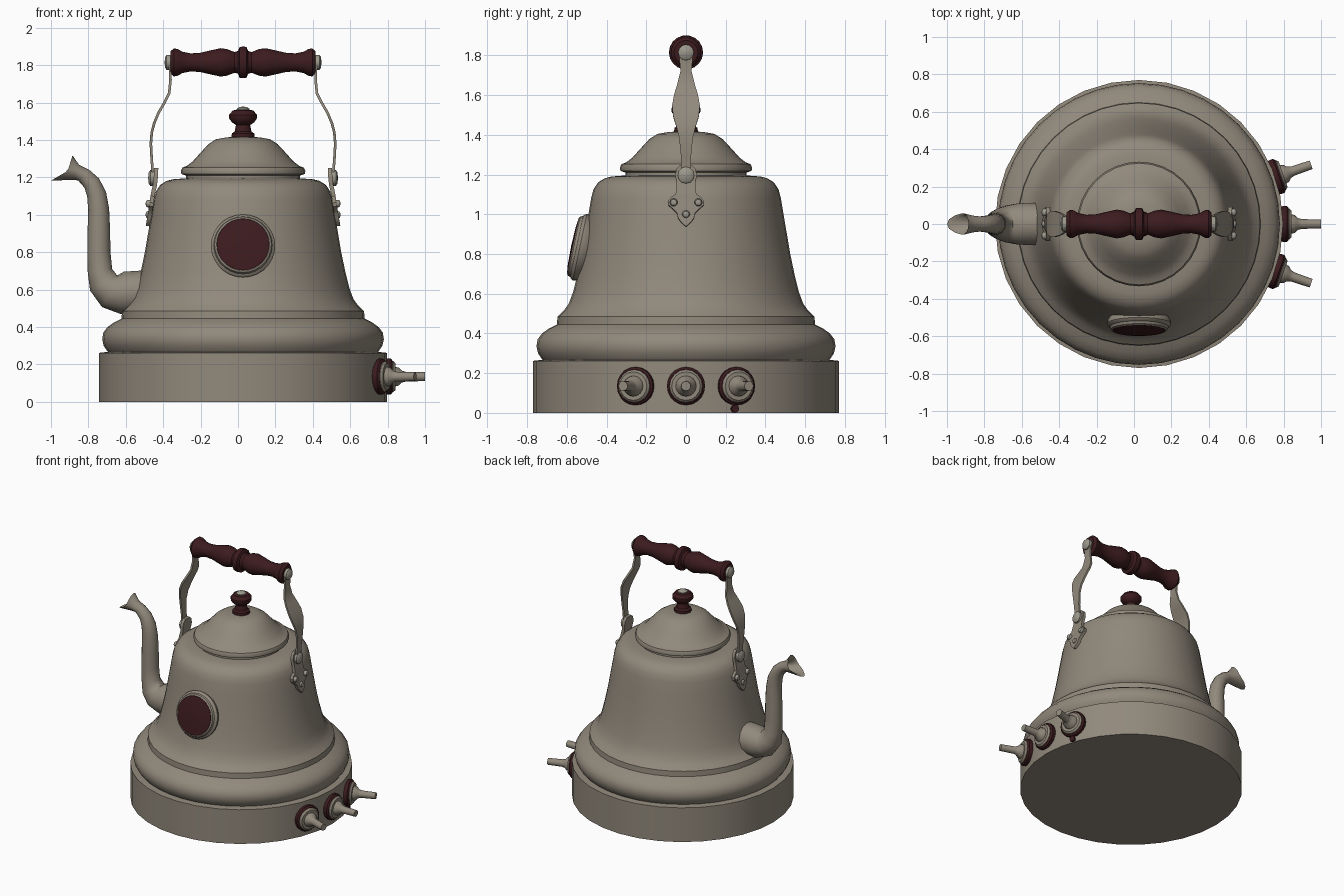
import bpy, bmesh, math
from mathutils import Vector

CX = 0.027  # kettle axis


def material(name, rgb):
    m = bpy.data.materials.new(name)
    m.diffuse_color = (*rgb, 1)
    return m


ENAMEL = material("warm_grey_enamel", (0.285, 0.25, 0.20))
WOOD = material("dark_red_wood", (0.045, 0.011, 0.013))
METAL = material("pale_metal", (0.33, 0.315, 0.26))


def finish(name, bm, mat, angle=38):
    bmesh.ops.remove_doubles(bm, verts=bm.verts, dist=1e-5)
    bmesh.ops.recalc_face_normals(bm, faces=bm.faces)
    me = bpy.data.meshes.new(name)
    bm.to_mesh(me)
    bm.free()
    me.materials.append(mat)
    me.polygons.foreach_set("use_smooth", [True] * len(me.polygons))
    me.set_sharp_from_angle(angle=math.radians(angle))
    ob = bpy.data.objects.new(name, me)
    bpy.context.collection.objects.link(ob)
    return ob


def skin(name, rings, mat, angle=38):
    """Join equal closed rings of points and cap both ends."""
    bm = bmesh.new()
    vs = [[bm.verts.new(p) for p in r] for r in rings]
    n = len(vs[0])
    for a, b in zip(vs, vs[1:]):
        for i in range(n):
            j = (i + 1) % n
            bm.faces.new((a[i], a[j], b[j], b[i]))
    bm.faces.new(vs[0])
    bm.faces.new(vs[-1])
    return finish(name, bm, mat, angle)


def lathe(name, profile, mat, segs=16, origin=(CX, 0, 0), axis=(0, 0, 1), angle=38):
    """Turn (radius, height) points around an axis."""
    q = Vector(axis).to_track_quat('Z', 'Y')
    o = Vector(origin)
    rings = []
    for r, h in profile:
        rings.append([o + q @ Vector((r * math.cos(t), r * math.sin(t), h))
                      for t in (2 * math.pi * i / segs for i in range(segs))])
    return skin(name, rings, mat, angle)


def strap(name, stations, mat, side, thick=0.014):
    """Flat strip through (offset, z, half width) stations on one side."""
    rings = []
    for i, (x, z, w) in enumerate(stations):
        a, b = stations[max(i - 1, 0)], stations[min(i + 1, len(stations) - 1)]
        n = Vector((a[1] - b[1], 0, b[0] - a[0])).normalized() * thick / 2
        rings.append([(CX + side * (x + k * n.x), y, z + k * n.z)
                      for k, y in ((1, -w), (1, w), (-1, w), (-1, -w))])
    return skin(name, rings, mat)


# Kettle body and base
lathe("base", [(0.77, 0), (0.77, 0.262), (0.735, 0.266)], ENAMEL, 32)
lathe("body", [(0.70, 0.24), (0.725, 0.27), (0.745, 0.30), (0.753, 0.335), (0.747, 0.37),
               (0.725, 0.40), (0.69, 0.425), (0.65, 0.445), (0.647, 0.485), (0.615, 0.515),
               (0.59, 0.55), (0.568, 0.61), (0.548, 0.69), (0.525, 0.80), (0.508, 0.90),
               (0.491, 1.00), (0.478, 1.08), (0.466, 1.125), (0.443, 1.16), (0.41, 1.181),
               (0.375, 1.19), (0.31, 1.195)], ENAMEL, 40)

# Lid with rim and knob
lathe("lid", [(0.305, 1.18), (0.305, 1.21), (0.33, 1.218), (0.333, 1.235), (0.325, 1.252),
              (0.30, 1.262), (0.27, 1.285), (0.225, 1.335), (0.185, 1.378), (0.145, 1.404),
              (0.09, 1.414), (0.001, 1.42)], ENAMEL, 32)
lathe("lid_knob", [(0.062, 1.405), (0.06, 1.435), (0.045, 1.445), (0.038, 1.48), (0.06, 1.495),
                   (0.074, 1.515), (0.074, 1.535), (0.055, 1.558), (0.03, 1.562)], WOOD, 14)
lathe("knob_cap", [(0.035, 1.55), (0.035, 1.566), (0.02, 1.576), (0.001, 1.579)], METAL, 12)

# Turned wooden grip
half = [(0.086, 0), (0.084, 0.018), (0.062, 0.027), (0.056, 0.045), (0.072, 0.085),
        (0.077, 0.12), (0.066, 0.17), (0.052, 0.23), (0.049, 0.28), (0.058, 0.325),
        (0.073, 0.35), (0.076, 0.37), (0.06, 0.388)]
lathe("grip", [(r, -h) for r, h in half[:0:-1]] + half, WOOD, 18, (CX, 0, 1.815), (1, 0, 0))

# Handle fittings on both sides
dome = [(1, -0.012), (1, 0.008), (0.75, 0.016), (0.001, 0.02)]
for side, tag in ((1, "right"), (-1, "left")):
    out = (side, 0, 0)

    def stud(name, r, x, y, z, mat=METAL):
        lathe(name + "_" + tag, [(r * k, h) for k, h in dome], mat, 12, (CX + side * x, y, z), out)

    strap("handle_strap_" + tag,
          [(0.392, 1.85, 0.02), (0.391, 1.83, 0.034), (0.39, 1.79, 0.034), (0.388, 1.72, 0.028),
           (0.395, 1.65, 0.045), (0.42, 1.60, 0.06), (0.452, 1.545, 0.07), (0.475, 1.49, 0.064),
           (0.488, 1.44, 0.048), (0.493, 1.38, 0.034), (0.488, 1.29, 0.025), (0.478, 1.17, 0.025)],
          ENAMEL, side)
    strap("bracket_" + tag,
          [(0.464, 1.25, 0.025), (0.465, 1.23, 0.047), (0.467, 1.195, 0.055), (0.471, 1.16, 0.047),
           (0.478, 1.13, 0.05), (0.484, 1.10, 0.052), (0.486, 1.085, 0.075), (0.488, 1.065, 0.09),
           (0.492, 1.045, 0.088), (0.495, 1.025, 0.065), (0.498, 1.005, 0.045), (0.502, 0.98, 0.04),
           (0.506, 0.96, 0.025), (0.509, 0.94, 0.004)], ENAMEL, side, 0.022)
    stud("grip_cap", 0.04, 0.40, 0, 1.815)
    stud("pivot", 0.042, 0.488, 0, 1.197)
    for k, (y, z) in enumerate(((-0.062, 1.06), (0.062, 1.06), (0, 1.0))):
        stud("rivet_%d" % k, 0.02, 0.502, y, z)

# Round front badge, tilted with the wall
tilt = math.radians(12)
face = Vector((0, -math.cos(tilt), math.sin(tilt)))
spot = Vector((CX, -0.515, 0.83))
lathe("badge_rim", [(0.155, -0.02), (0.168, 0.0), (0.172, 0.02), (0.162, 0.034), (0.157, 0.036),
                    (0.152, 0.05), (0.142, 0.056), (0.134, 0.046), (0.132, 0.035)],
      ENAMEL, 28, spot, face)
lathe("badge_face", [(0.141, 0.04), (0.14, 0.056), (0.10, 0.061), (0.001, 0.064)],
      WOOD, 28, spot, face)

# Spout: swept rings, then a flared scooped mouth
path = [(-0.45, 0.59, 0.115), (-0.55, 0.585, 0.115), (-0.62, 0.583, 0.113), (-0.68, 0.595, 0.10),
        (-0.718, 0.635, 0.083), (-0.738, 0.70, 0.066), (-0.744, 0.80, 0.062), (-0.744, 0.92, 0.06),
        (-0.745, 1.03, 0.056), (-0.756, 1.11, 0.052), (-0.782, 1.17, 0.046), (-0.825, 1.212, 0.041)]
N = 14
rings = []
for i, (x, z, r) in enumerate(path):
    a, b = path[max(i - 1, 0)], path[min(i + 1, len(path) - 1)]
    t = Vector((b[0] - a[0], 0, b[1] - a[1])).normalized()
    up = Vector((-t.z, 0, t.x)) * -1
    rings.append([Vector((x, 0, z)) + r * (up * math.cos(q) + Vector((0, 1, 0)) * math.sin(q))
                  for q in (2 * math.pi * k / N for k in range(N))])


def mouth(top, side_pt, bottom, width):
    ring = []
    for k in range(N):
        q = 2 * math.pi * k / N
        c = math.cos(q)
        end = Vector(top if c > 0 else bottom)
        p = Vector(side_pt).lerp(end, abs(c) ** 1.3)
        ring.append(Vector((p.x, width * math.sin(q), p.y)))
    return ring


rings += [mouth((-0.85, 1.268), (-0.865, 1.225), (-0.875, 1.187), 0.046),
          mouth((-0.885, 1.318), (-0.91, 1.235), (-1.0, 1.183), 0.058),
          mouth((-0.875, 1.285), (-0.90, 1.235), (-0.97, 1.194), 0.048),
          mouth((-0.835, 1.245), (-0.84, 1.22), (-0.845, 1.197), 0.03)]
skin("spout", rings, ENAMEL, 50)

# Three taps around the right of the base
for k, deg in enumerate((-19, 0, 19)):
    a = math.radians(deg)
    d = (math.cos(a), math.sin(a), 0)
    o = (CX, 0, 0.135)
    lathe("tap_collar_%d" % k, [(0.085, 0.745), (0.096, 0.77), (0.096, 0.79), (0.085, 0.80)],
          WOOD, 20, o, d)
    lathe("tap_plate_%d" % k, [(0.083, 0.76), (0.083, 0.803), (0.072, 0.815), (0.052, 0.815),
                               (0.048, 0.832), (0.032, 0.848), (0.026, 0.87), (0.024, 0.973)],
          ENAMEL, 16, o, d)

# Small plug under the rear tap
a = math.radians(18.5)
lathe("drain_plug", [(0.02, 0.74), (0.02, 0.785)], WOOD, 8, (CX, 0, 0.021),
      (math.cos(a), math.sin(a), 0))
